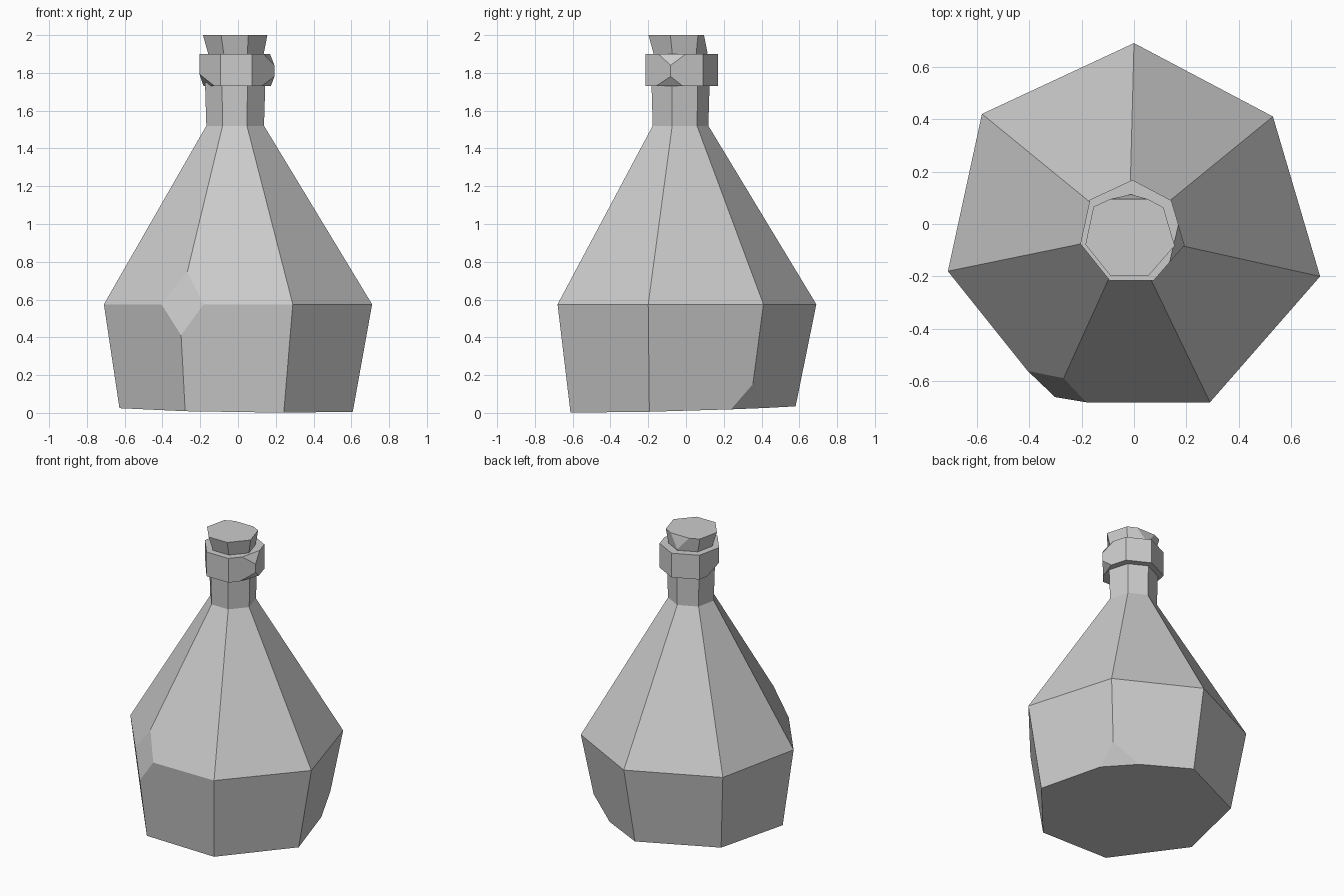
import bpy, bmesh
from mathutils import Vector

if "Cube" in bpy.data.objects:
    bpy.data.objects.remove(bpy.data.objects["Cube"], do_unlink=True)

gray = bpy.data.materials.new("stone gray")
gray.use_nodes = True
COLOR = (0.6, 0.6, 0.6, 1)
gray.diffuse_color = COLOR
gray.node_tree.nodes["Principled BSDF"].inputs["Base Color"].default_value = COLOR

# Uneven seven-sided outline shared by every ring
OUTLINE = [(0, .69), (-.58, .42), (-.71, -.18), (-.31, -.68),
           (.29, -.68), (.71, -.2), (.53, .41)]


def chip(bm, points, centre):
    """Slice a corner off along the plane through three points."""
    a, b, c = map(Vector, points)
    normal = (b - a).cross(c - a).normalized()
    if normal.dot(a - Vector(centre)) < 0:
        normal.negate()
    cut = bmesh.ops.bisect_plane(bm, geom=bm.verts[:] + bm.edges[:] + bm.faces[:],
                                 plane_co=a, plane_no=normal, clear_outer=True)
    edges = [e for e in cut["geom_cut"] if isinstance(e, bmesh.types.BMEdge)]
    bmesh.ops.holes_fill(bm, edges=edges, sides=0)


def loft(name, rings, chips=(), tilt=None):
    """Skin rings of (height, scale, x shift, y shift), then chip corners."""
    bm = bmesh.new()
    loops = [[bm.verts.new((x * s + dx, y * s + dy, z)) for x, y in OUTLINE]
             for z, s, dx, dy in rings]
    if tilt:
        for v in loops[0]:
            v.co.z = max(0, tilt(v.co))
    for low, high in zip(loops, loops[1:]):
        for i in range(len(low)):
            j = (i + 1) % len(low)
            bm.faces.new((low[i], low[j], high[j], high[i]))
    bm.faces.new(loops[0][::-1])
    bm.faces.new(loops[-1])
    mid = (0, 0, (rings[0][0] + rings[-1][0]) / 2)
    for points in chips:
        chip(bm, points, mid)
    bmesh.ops.recalc_face_normals(bm, faces=bm.faces[:])
    mesh = bpy.data.meshes.new(name)
    bm.to_mesh(mesh)
    bm.free()
    mesh.materials.append(gray)
    obj = bpy.data.objects.new(name, mesh)
    bpy.context.collection.objects.link(obj)


# Bottle body with slightly tilted base, sloping shoulder and neck
loft("bottle_body",
     [(.02, .87, -.01, -.02), (.575, 1, 0, 0), (1.52, .215, -.015, -.03), (1.75, .225, -.015, -.03)],
     [((-.40, -.565, .57), (-.32, -.645, .43), (-.18, -.68, .58)),
      ((.476, .37, .18), (.49, .23, .02), (.28, .44, .03))],
     tilt=lambda p: .02 + .025 * p.y - .015 * p.x)

# Chipped lip around the mouth
loft("lip", [(1.73, .28, -.006, -.025), (1.9, .28, -.006, -.025)],
     [((.205, -.09, 1.82), (.13, -.17, 1.9), (.17, 0, 1.9)),
      ((.205, -.09, 1.80), (.11, -.2, 1.73), (.18, 0, 1.73)),
      ((-.208, -.08, 1.80), (-.12, -.19, 1.73), (-.18, .02, 1.73))])

# Flared stopper, broken off at the back
loft("stopper", [(1.88, .2, -.01, -.03), (2, .24, -.015, -.035)],
     [((-.06, .095, 2), (.08, .095, 2), (0, .115, 1.9))])
